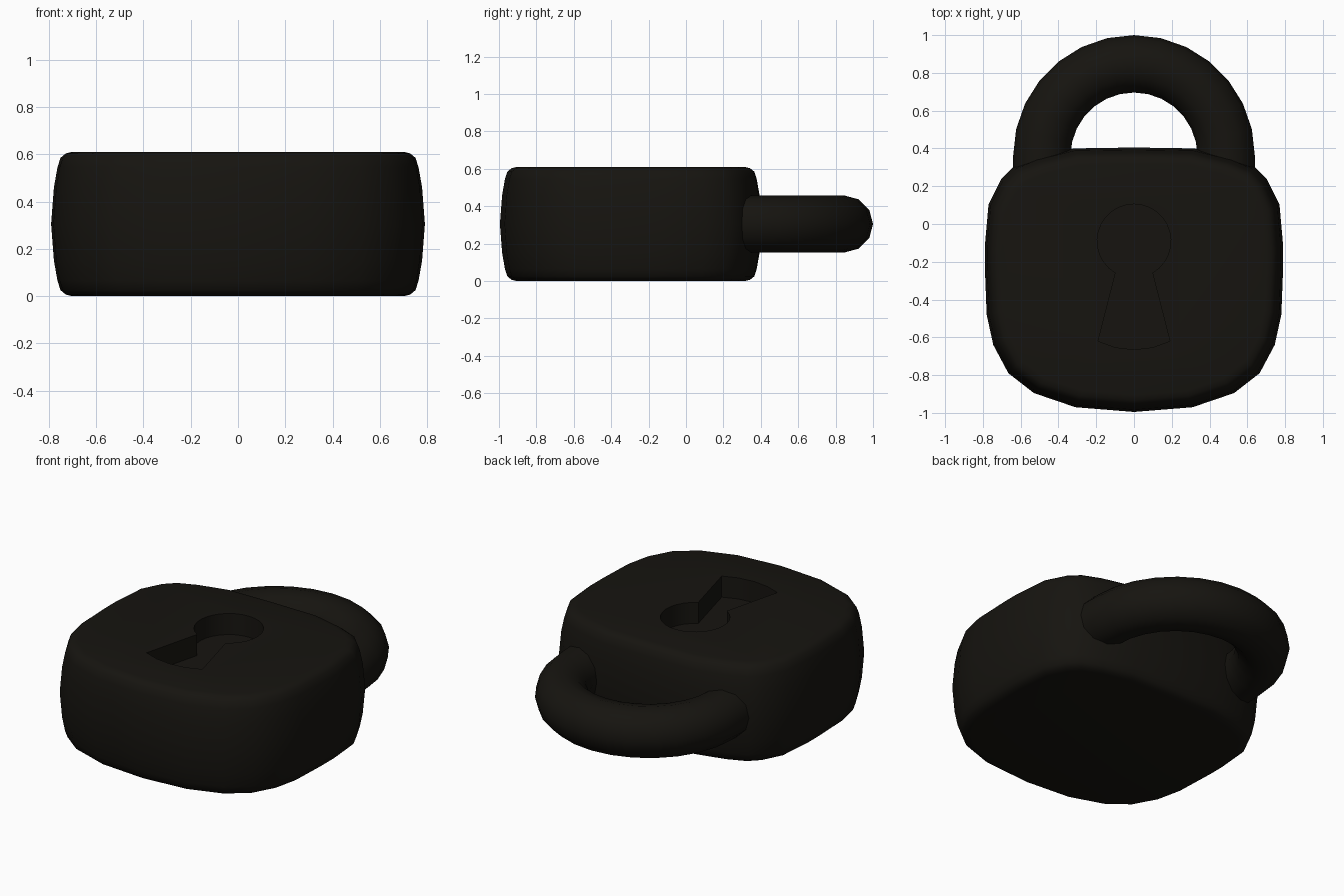
import bpy, bmesh
from math import sin, cos, pi, radians
from mathutils import Vector

if "Cube" in bpy.data.objects:
    bpy.data.objects.remove(bpy.data.objects["Cube"])

mat = bpy.data.materials.new("black_metal")
mat.diffuse_color = (0.008, 0.007, 0.005, 1)
mat.use_nodes = True
mat.node_tree.nodes["Principled BSDF"].inputs["Base Color"].default_value = mat.diffuse_color


def loft(name, rings):
    """Skin a list of closed rings and cap both ends."""
    bm = bmesh.new()
    loops = [[bm.verts.new(p) for p in r] for r in rings]
    n = len(loops[0])
    for a, b in zip(loops, loops[1:]):
        for i in range(n):
            j = (i + 1) % n
            bm.faces.new((a[i], a[j], b[j], b[i]))
    bm.faces.new(loops[0])
    bm.faces.new(loops[-1])
    bmesh.ops.recalc_face_normals(bm, faces=bm.faces)
    mesh = bpy.data.meshes.new(name)
    bm.to_mesh(mesh)
    bm.free()
    ob = bpy.data.objects.new(name, mesh)
    bpy.context.collection.objects.link(ob)
    ob.data.materials.append(mat)
    return ob


def smooth(ob, angle):
    bpy.ops.object.select_all(action='DESELECT')
    ob.select_set(True)
    bpy.context.view_layer.objects.active = ob
    bpy.ops.object.shade_smooth_by_angle(angle=radians(angle))


def mirrored(half):
    """Close a right-hand half outline whose ends lie on x = 0."""
    return half + [(-x, y) for x, y in half[-2:0:-1]]


# lock body: rounded outline stacked with softened top and bottom edges
outline = mirrored([(0, .405), (.32, .40), (.52, .35), (.64, .30), (.705, .235),
                    (.77, .105), (.79, -.12), (.79, -.22), (.78, -.48), (.745, -.64),
                    (.665, -.79), (.53, -.895), (.31, -.97), (0, -.995)])
lower = [(.09, 0), (.062, .007), (.04, .025), (.027, .065), (.012, .15), (0, .305)]
levels = lower + [(d, .61 - z) for d, z in lower[-2::-1]]
cy = -.295
body = loft("lock_body", [[(x * (1 - d / .79), cy + (y - cy) * (1 - d / .70), z)
                           for x, y in outline] for d, z in levels])

# keyhole recess: round hole running into a flared slot
start, steps = radians(-60), 12
half = [(.195 * cos(a), -.09 + .195 * sin(a))
        for a in (pi / 2 + (start - pi / 2) * i / steps for i in range(steps + 1))]
half[0] = (0, .105)
half += [(.19, -.62), (.10, -.653), (0, -.665)]
keyhole = mirrored(half)
cutter = loft("keyhole_cutter", [[(x, y, z) for x, y in keyhole] for z in (.48, .8)])
cutter.hide_render = True
mod = body.modifiers.new("keyhole", 'BOOLEAN')
mod.object, mod.operation, mod.solver = cutter, 'DIFFERENCE', 'EXACT'
bpy.context.view_layer.objects.active = body
bpy.ops.object.modifier_apply(modifier=mod.name)
bpy.data.objects.remove(cutter)
smooth(body, 50)

# shackle: twelve-sided tube bent into an arch with ends sunk in the body
R, r, yc, zc = .488, .152, .36, .305
path = [((R, .15), 0)]
path += [((R * cos(a), yc + R * sin(a)), a) for a in (pi * i / 14 for i in range(15))]
path += [((-R, .15), pi)]
rings = [[Vector((px + cos(a) * r * cos(t), py + sin(a) * r * cos(t), zc + r * sin(t)))
          for t in (2 * pi * k / 12 for k in range(12))] for (px, py), a in path]
shackle = loft("shackle", rings)
smooth(shackle, 50)
